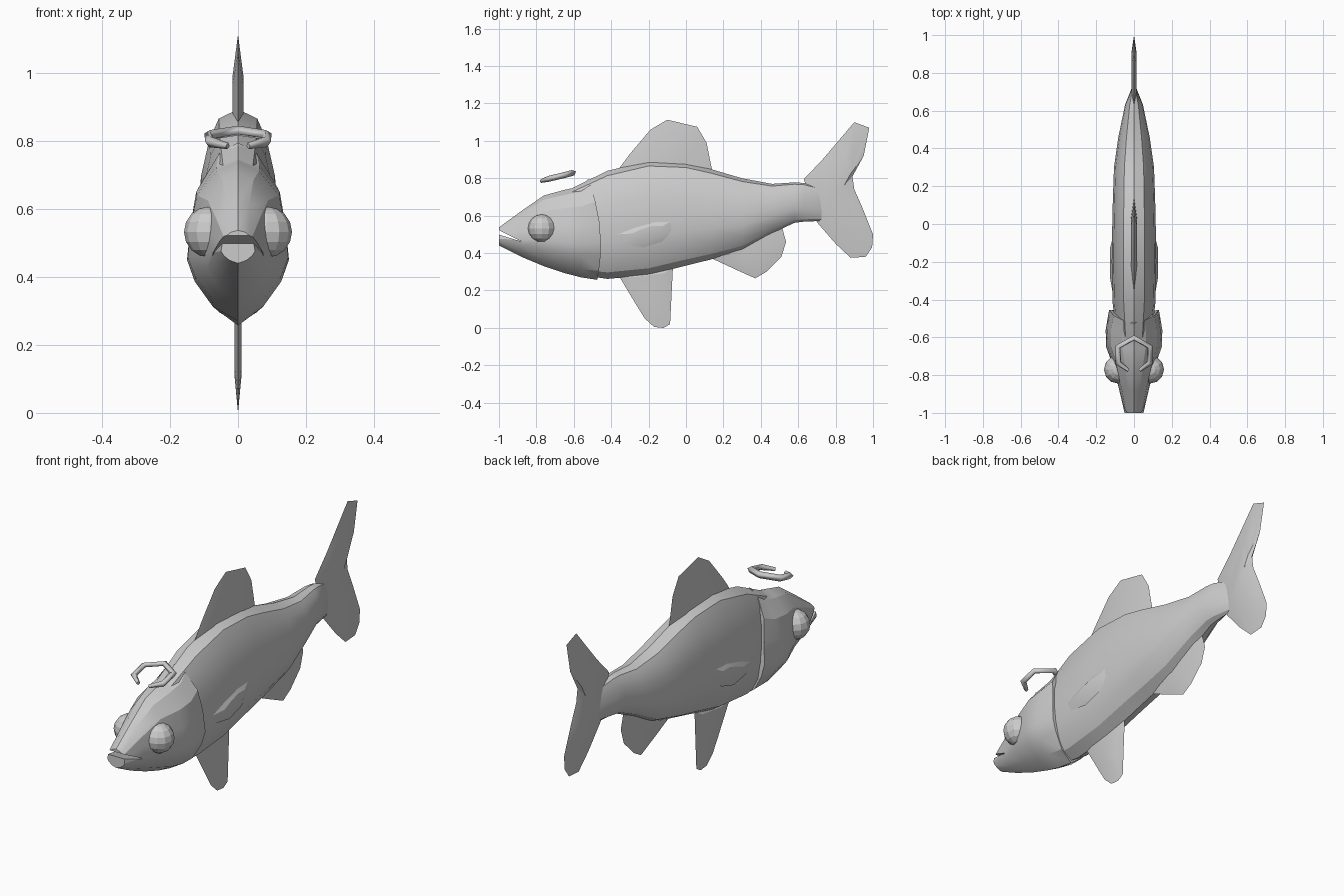
import bpy, bmesh, math
from mathutils import Vector

if "Cube" in bpy.data.objects:
    bpy.data.objects.remove(bpy.data.objects["Cube"])


def finish(name, bm, angle=25):
    bmesh.ops.recalc_face_normals(bm, faces=bm.faces)
    me = bpy.data.meshes.new(name)
    bm.to_mesh(me)
    bm.free()
    ob = bpy.data.objects.new(name, me)
    bpy.context.collection.objects.link(ob)
    if angle:
        bpy.ops.object.select_all(action='DESELECT')
        ob.select_set(True)
        bpy.context.view_layer.objects.active = ob
        bpy.ops.object.shade_smooth_by_angle(angle=math.radians(angle))
    return ob


def loft(name, stations, half, bend=None):
    """stations: (y, top z, bottom z, half width); half: (width, height) fractions top to keel."""
    ring = half + [(-w, h) for w, h in half[-2:0:-1]]
    bm = bmesh.new()
    rows = []
    for y, zt, zb, hw in stations:
        rows.append([bm.verts.new((w * hw, y + (bend(h) if bend and y == stations[-1][0] else 0),
                                   zb + h * (zt - zb))) for w, h in ring])
    n = len(ring)
    for a, b in zip(rows, rows[1:]):
        for i in range(n):
            j = (i + 1) % n
            bm.faces.new((a[i], a[j], b[j], b[i]))
    bm.faces.new(rows[0])
    bm.faces.new(rows[-1])
    return finish(name, bm)


def fin(name, outline, hub, t, x=0, s=0.55):
    """Thin fin with a sharp rim, thickening towards the hub."""
    bm = bmesh.new()
    rim = [bm.verts.new((x, y, z)) for y, z in outline]
    n = len(rim)
    for side in (1, -1):
        inner = [bm.verts.new((x + side * t, hub[0] + (y - hub[0]) * s, hub[1] + (z - hub[1]) * s))
                 for y, z in outline]
        for i in range(n):
            j = (i + 1) % n
            bm.faces.new((rim[i], rim[j], inner[j], inner[i]))
        bm.faces.new(inner)
    return finish(name, bm)


# trunk with a raised back ridge and a shallow keel
loft("body", [
    (-0.62, 0.742, 0.29, 0.09), (-0.42, 0.84, 0.262, 0.113), (-0.2, 0.893, 0.282, 0.118),
    (0.0, 0.882, 0.333, 0.115), (0.13, 0.85, 0.365, 0.112), (0.3, 0.80, 0.415, 0.106),
    (0.46, 0.77, 0.505, 0.083), (0.58, 0.778, 0.562, 0.058), (0.63, 0.775, 0.568, 0.048),
    (0.73, 0.748, 0.572, 0.008)],
    [(0, 1), (.48, .955), (.72, .85), (.92, .68), (1, .5), (.98, .34), (.83, .18), (.5, .06), (0, 0)])

# head with flared gill covers, rear edge curved
head = loft("head", [
    (-1.0, 0.537, 0.44, 0.05), (-0.88, 0.625, 0.38, 0.078), (-0.76, 0.708, 0.33, 0.108),
    (-0.65, 0.738, 0.293, 0.148), (-0.56, 0.757, 0.27, 0.15), (-0.455, 0.795, 0.257, 0.132)],
    [(0, 1), (.42, .94), (.82, .78), (.93, .58), (1, .37), (.85, .24), (.5, .09), (0, 0)],
    bend=lambda h: -0.16 * (h - 0.35) ** 2)

# mouth slit cut as a wedge
bm = bmesh.new()
wedge = [(-1.03, 0.537), (-1.03, 0.508), (-0.88, 0.462)]
left, right = [[bm.verts.new((x, y, z)) for y, z in wedge] for x in (-0.2, 0.2)]
for i in range(3):
    j = (i + 1) % 3
    bm.faces.new((left[i], left[j], right[j], right[i]))
bm.faces.new(left)
bm.faces.new(right)
cutter = finish("mouth_cutter", bm, 0)
cut = head.modifiers.new("mouth", 'BOOLEAN')
cut.object = cutter
cut.operation = 'DIFFERENCE'
cut.solver = 'EXACT'
cutter.hide_render = True
cutter.hide_set(True)

# eyes and side fins, mirrored
for side, label in ((1, "right"), (-1, "left")):
    bm = bmesh.new()
    bmesh.ops.create_uvsphere(bm, u_segments=12, v_segments=8, radius=0.075)
    bmesh.ops.translate(bm, verts=bm.verts, vec=(side * 0.084, -0.77, 0.532))
    finish("eye_" + label, bm, 0)
    fin("pectoral_fin_" + label,
        [(-0.37, .50), (-0.28, .54), (-0.17, .575), (-0.07, .575), (-0.07, .52), (-0.13, .46), (-0.23, .43), (-0.34, .45)],
        (-0.19, .51), 0.014, x=side * 0.112)

# fins on the centre line
fin("dorsal_fin", [(-0.36, .85), (-0.30, .93), (-0.19, 1.06), (-0.1, 1.113), (0.06, 1.075), (0.11, .99),
                   (0.14, .84), (-0.1, .82)], (-0.1, .84), 0.016)
fin("tail_fin", [(0.63, .795), (0.73, .90), (0.9, 1.1), (0.98, 1.07), (0.95, .92), (0.89, .81), (0.90, .74),
                 (0.94, .65), (1.0, .5), (0.995, .43), (0.96, .38), (0.88, .375), (0.80, .45), (0.70, .565)],
    (0.79, .70), 0.014)
fin("pelvic_fin", [(-0.36, .28), (-0.27, .13), (-0.22, .05), (-0.17, .005), (-0.12, 0), (-0.085, .02),
                   (-0.07, .32)], (-0.18, .26), 0.011)
fin("anal_fin", [(0.13, .375), (0.27, .31), (0.37, .265), (0.43, .30), (0.51, .38), (0.535, .46), (0.51, .55),
                 (0.3, .45)], (0.35, .42), 0.012)

# open hexagonal ring floating above the head
cu = bpy.data.curves.new("head_ring", 'CURVE')
cu.dimensions = '3D'
cu.bevel_depth = 0.016
cu.bevel_resolution = 0
cu.use_fill_caps = True
half = [(0.03, -0.775, .785), (0.083, -0.735, .797), (0.085, -0.65, .817)]
path = half + [(0, -0.603, .83)] + [(-x, y, z) for x, y, z in half[::-1]]
sp = cu.splines.new('POLY')
sp.points.add(len(path) - 1)
for p, co in zip(sp.points, path):
    p.co = (*co, 1)
    p.radius = 0.6 if abs(co[0]) == 0.03 else 1
bpy.context.collection.objects.link(bpy.data.objects.new("head_ring", cu))
